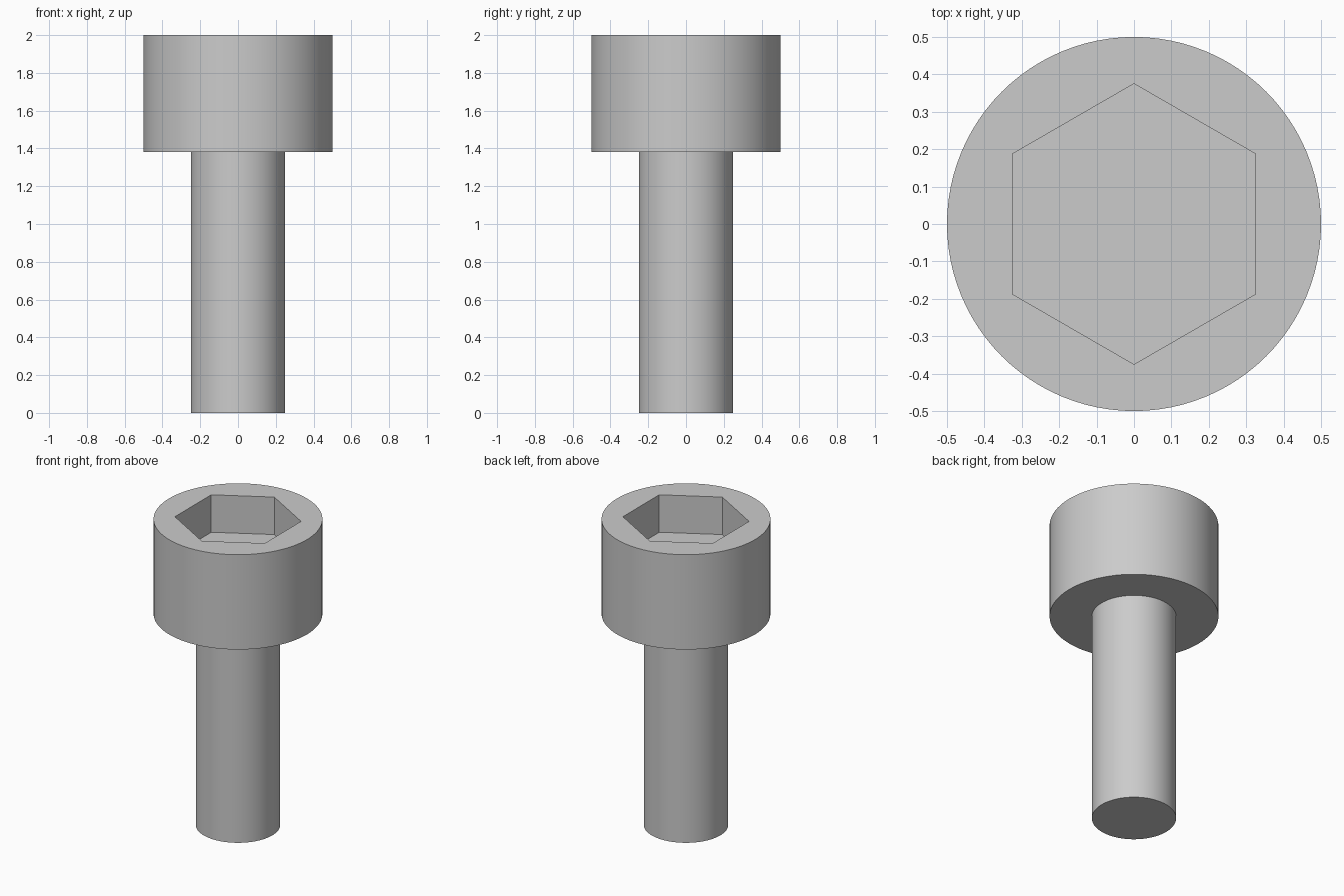
import bpy, bmesh
from math import radians, tau
from mathutils import Matrix, Vector

old = bpy.data.objects.get("Cube")
if old:
    bpy.data.objects.remove(old, do_unlink=True)

SEGMENTS = 96
HEIGHT, HEAD_BASE = 2.0, 1.38
HEAD_R, SHAFT_R = 0.5, 0.25
SOCKET_R, SOCKET_DEPTH = 0.375, 0.245

steel = bpy.data.materials.new("grey steel")
steel.use_nodes = True
grey = (0.6, 0.6, 0.6, 1)
steel.diffuse_color = grey
steel.node_tree.nodes["Principled BSDF"].inputs["Base Color"].default_value = grey


def add_object(name, bm):
    bmesh.ops.recalc_face_normals(bm, faces=bm.faces)
    mesh = bpy.data.meshes.new(name)
    bm.to_mesh(mesh)
    bm.free()
    mesh.materials.append(steel)
    obj = bpy.data.objects.new(name, mesh)
    bpy.context.collection.objects.link(obj)
    return obj


# Shaft and head: one revolved outline, from bottom centre to top centre
outline = [(0, 0), (SHAFT_R, 0), (SHAFT_R, HEAD_BASE),
           (HEAD_R, HEAD_BASE), (HEAD_R, HEIGHT), (0, HEIGHT)]
bm = bmesh.new()
verts = [bm.verts.new((r, 0, z)) for r, z in outline]
edges = [bm.edges.new(pair) for pair in zip(verts, verts[1:])]
bmesh.ops.spin(bm, geom=verts + edges, cent=(0, 0, 0), axis=(0, 0, 1),
               angle=tau, steps=SEGMENTS, use_merge=True)
bmesh.ops.remove_doubles(bm, verts=bm.verts, dist=0.0001)
# Merge the flat end fans into single faces
bmesh.ops.dissolve_verts(
    bm, verts=[v for v in bm.verts if v.co.xy.length < 0.001])
screw = add_object("socket_screw", bm)

# Hexagonal socket, with corners towards front and back
bm = bmesh.new()
bmesh.ops.create_cone(
    bm, cap_ends=True, segments=6, radius1=SOCKET_R, radius2=SOCKET_R,
    depth=2 * SOCKET_DEPTH,
    matrix=Matrix.Translation(Vector((0, 0, HEIGHT))))
# Put a corner on the y axis whatever the starting angle
first = bm.verts[:][0].co.xy
turn = first.angle_signed(Vector((0, 1)))
bmesh.ops.rotate(bm, verts=bm.verts, cent=(0, 0, 0),
                 matrix=Matrix.Rotation(-turn, 3, 'Z'))
cutter = add_object("socket_cutter", bm)
cutter.hide_render = True

cut = screw.modifiers.new("hex_socket", 'BOOLEAN')
cut.operation = 'DIFFERENCE'
cut.solver = 'EXACT'
cut.object = cutter

bpy.ops.object.select_all(action='DESELECT')
screw.select_set(True)
bpy.context.view_layer.objects.active = screw
bpy.ops.object.modifier_apply(modifier=cut.name)
bpy.data.objects.remove(cutter, do_unlink=True)
bpy.ops.object.shade_smooth_by_angle(angle=radians(30))
